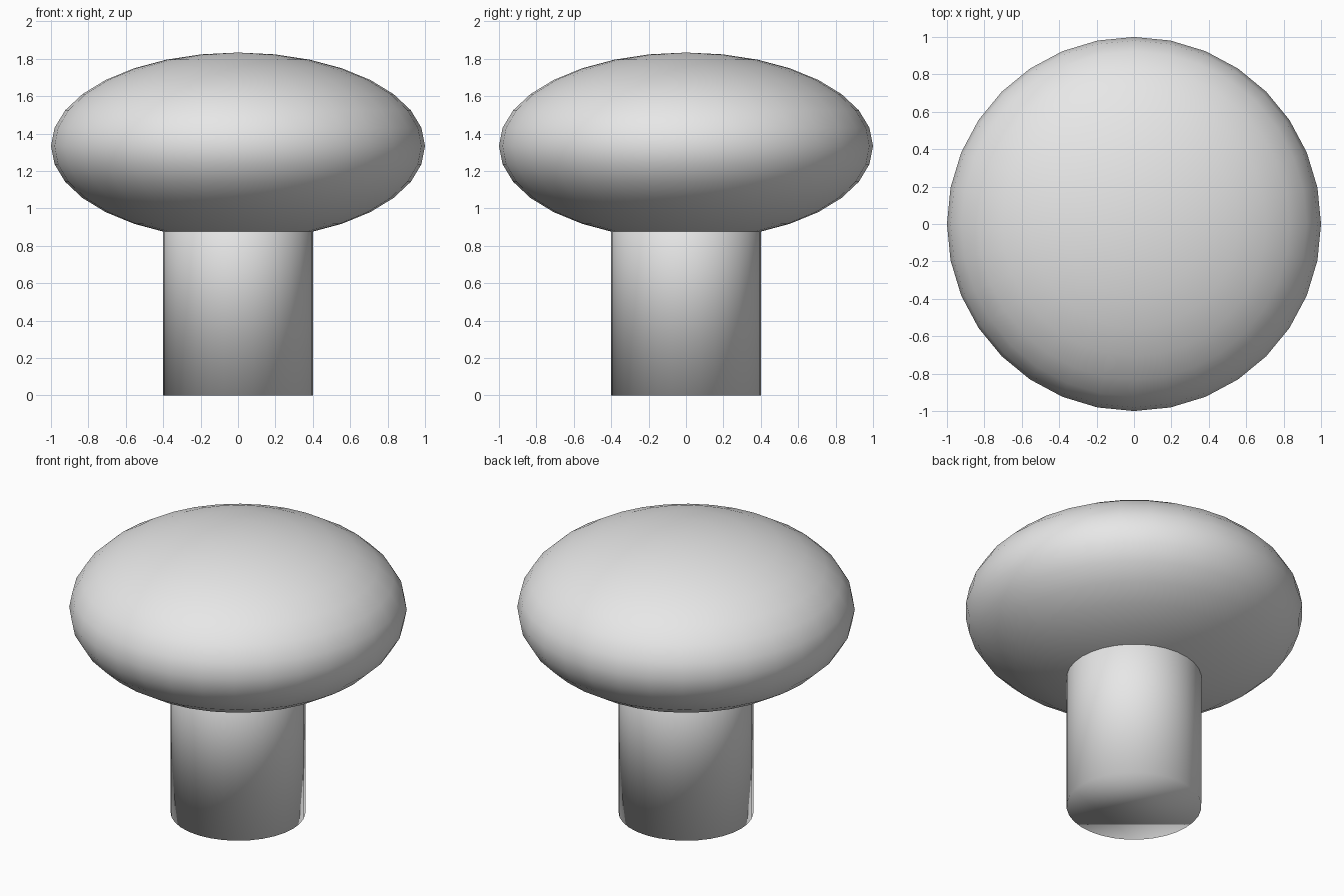
import bpy

# Remove the default cube
cube = bpy.data.objects.get("Cube")
if cube:
    bpy.data.objects.remove(cube, do_unlink=True)

GREY = (0.8, 0.8, 0.8, 1.0)
SIDES = 32
CAP_RADIUS = 1.0
CAP_HALF_HEIGHT = 0.5
STEM_RADIUS = 0.4
STEM_HEIGHT = 4 / 3

# Single plain grey material
grey = bpy.data.materials.new("light_grey")
grey.use_nodes = True
grey.diffuse_color = GREY
for node in grey.node_tree.nodes:
    if node.type == "BSDF_PRINCIPLED":
        node.inputs["Base Color"].default_value = GREY


def finish(name):
    """Name the new object, colour it and shade it smooth."""
    obj = bpy.context.object
    obj.name = name
    obj.data.name = name
    obj.data.materials.append(grey)
    bpy.ops.object.shade_smooth()
    return obj


# Stem: closed cylinder running up into the cap
bpy.ops.mesh.primitive_cylinder_add(
    vertices=SIDES, radius=STEM_RADIUS, depth=STEM_HEIGHT,
    location=(0, 0, STEM_HEIGHT / 2))
finish("stem")

# Cap: sphere flattened to half height, centred on the stem top
bpy.ops.mesh.primitive_uv_sphere_add(
    segments=SIDES, ring_count=SIDES // 2, radius=CAP_RADIUS,
    location=(0, 0, STEM_HEIGHT))
cap = finish("cap")
cap.scale.z = CAP_HALF_HEIGHT / CAP_RADIUS
bpy.ops.object.transform_apply(location=False, rotation=False, scale=True)
